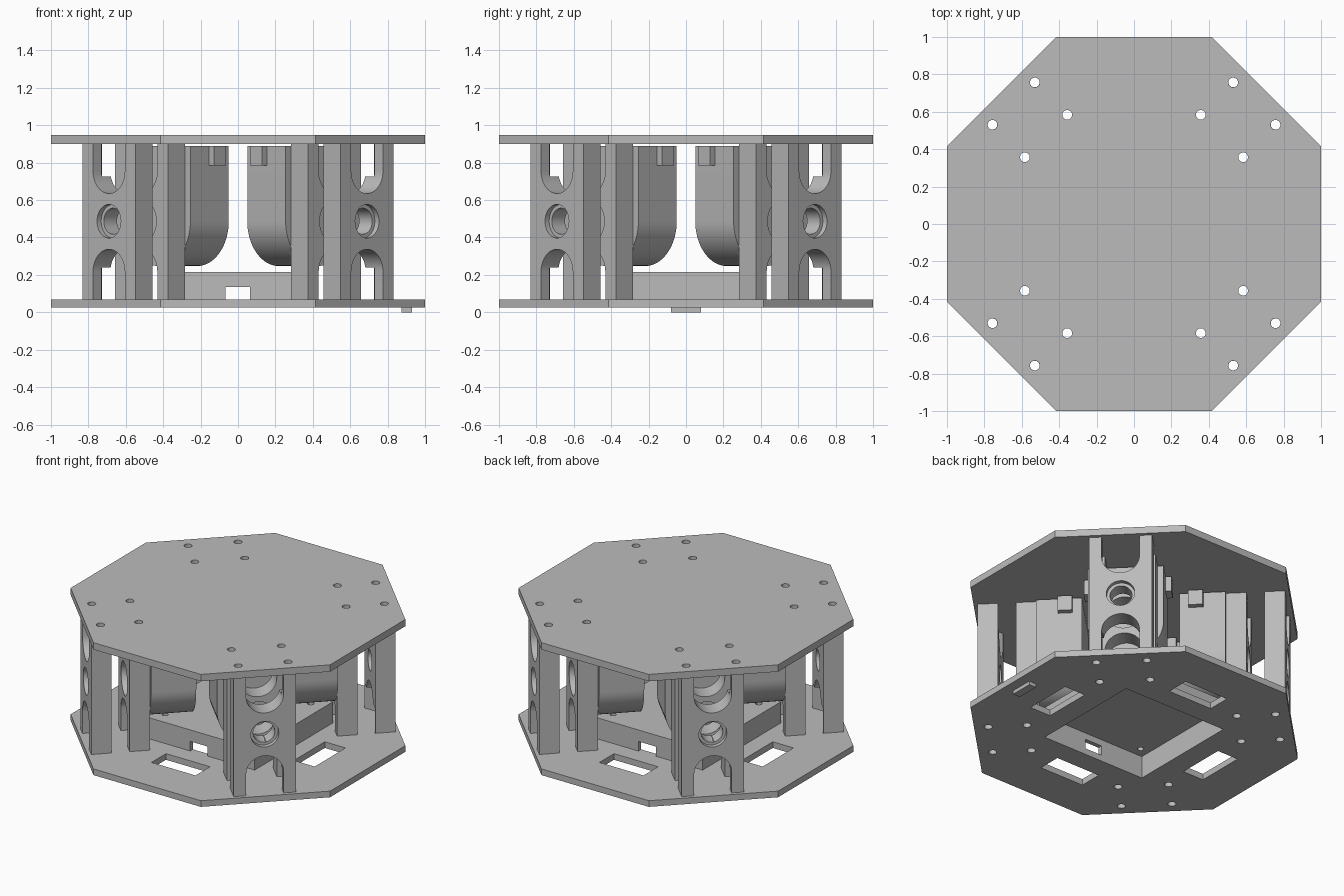
import bpy, bmesh, math
from mathutils import Matrix, Vector

cube = bpy.data.objects.get("Cube")
if cube:
    bpy.data.objects.remove(cube, do_unlink=True)

grey = bpy.data.materials.new("plain grey")
grey.use_nodes = True
colour = (0.5, 0.5, 0.5, 1)
grey.diffuse_color = colour
grey.node_tree.nodes["Principled BSDF"].inputs["Base Color"].default_value = colour

BASE, FLOOR, CEIL, TOP = 0.025, 0.068, 0.9, 0.948   # plate levels
AXLE = 0.487                                        # wheel axle height
BOLT = 0.16                                         # bolt offset along a bracket
UP = Vector((0, 0, 1))


def finish(name, bm):
    bmesh.ops.recalc_face_normals(bm, faces=bm.faces)
    mesh = bpy.data.meshes.new(name)
    bm.to_mesh(mesh)
    bm.free()
    mesh.materials.append(grey)
    obj = bpy.data.objects.new(name, mesh)
    bpy.context.collection.objects.link(obj)
    return obj


def prism(name, points, offset):
    """Extrude a closed outline of 3D points along an offset."""
    bm = bmesh.new()
    face = bm.faces.new([bm.verts.new(p) for p in points])
    out = bmesh.ops.extrude_face_region(bm, geom=[face])
    moved = [v for v in out["geom"] if isinstance(v, bmesh.types.BMVert)]
    bmesh.ops.translate(bm, verts=moved, vec=offset)
    return finish(name, bm)


def box(name, x0, x1, y0, y1, z0, z1):
    return prism(name, [(x0, y0, z0), (x1, y0, z0), (x1, y1, z0), (x0, y1, z0)], UP * (z1 - z0))


def bore(x, y, z, r, length, along_x=False, sides=32):
    """Cylinder starting at a point, running up or outward."""
    ring = [(r * math.cos(a), r * math.sin(a))
            for a in (2 * math.pi * i / sides for i in range(sides))]
    if along_x:
        return prism("cutter", [(x, y + u, z + v) for u, v in ring], Vector((length, 0, 0)))
    return prism("cutter", [(x + u, y + v, z) for u, v in ring], UP * length)


def cut(obj, cutters):
    """Subtract each cutter and remove it."""
    for c in cutters:
        mod = obj.modifiers.new("cut", "BOOLEAN")
        mod.operation, mod.solver, mod.object = "DIFFERENCE", "EXACT", c
        bpy.context.view_layer.update()
        mesh = bpy.data.meshes.new_from_object(
            obj.evaluated_get(bpy.context.evaluated_depsgraph_get()))
        obj.modifiers.clear()
        obj.data = mesh
        bpy.data.objects.remove(c, do_unlink=True)
    return obj


def arc(t, z, r, start, end, steps=20):
    return [(t + r * math.cos(math.radians(start + (end - start) * i / steps)),
             z + r * math.sin(math.radians(start + (end - start) * i / steps)))
            for i in range(steps + 1)]


def smooth(obj):
    bpy.ops.object.select_all(action="DESELECT")
    obj.select_set(True)
    bpy.context.view_layer.objects.active = obj
    bpy.ops.object.shade_smooth_by_angle(angle=math.radians(30))


# Octagonal plates with bolt holes
def plate(name, z0, z1):
    r = 1 / math.cos(math.pi / 8)
    corners = [(r * math.cos(a), r * math.sin(a), z0)
               for a in (math.pi / 8 + math.pi / 4 * i for i in range(8))]
    obj = prism(name, corners, UP * (z1 - z0))
    holes = []
    for k in range(4):
        turn = Matrix.Rotation(math.pi / 4 + math.pi / 2 * k, 3, "Z")
        for d in (0.665, 0.91):
            for t in (-BOLT, BOLT):
                p = turn @ Vector((d, t, 0))
                holes.append(bore(p.x, p.y, z0 - 0.1, 0.026, 0.3, sides=24))
    return cut(obj, holes)


plate("top_plate", CEIL, TOP)
bottom = plate("bottom_plate", BASE, FLOOR)

# Battery tray: raised lid open underneath, with cable gaps front and back
POCKET = 0.4
windows = [box("cutter", -POCKET, POCKET, -POCKET, POCKET, -0.1, 0.15)]
for s in (-1, 1):
    a, b = sorted((s * 0.55, s * 0.71))
    windows.append(box("cutter", -0.17, 0.17, a, b, -0.1, 0.2))
    windows.append(box("cutter", a, b, -0.17, 0.17, -0.1, 0.2))
cut(bottom, windows)

tray = box("battery_tray", -0.43, 0.43, -0.43, 0.43, FLOOR, 0.215)
cut(tray, [box("cutter", -POCKET, POCKET, -POCKET, POCKET, 0, 0.18),
           box("cutter", -0.068, 0.065, -0.6, 0.6, 0, 0.135)]
    + [bore(x, y, 0.1, 0.02, 0.3, sides=20) for x in (-0.33, 0.33) for y in (-0.33, 0.33)])

# Plain foot pad under the left edge
box("foot_pad", 0.875, 0.93, -0.08, 0.08, 0, BASE)


# Brackets: H-shaped outline with rounded slots, facing outward
def bracket(name, d0, d1):
    w, s, low, high = 0.2, 0.12, 0.217, 0.755
    outline = [(-w, FLOOR), (-s, FLOOR)] + arc(0, low, s, 180, 0) + [(s, FLOOR), (w, FLOOR)]
    outline += [(w, CEIL), (s, CEIL)] + arc(0, high, s, 0, -180) + [(-s, CEIL), (-w, CEIL)]
    obj = prism(name, [(d0, t, z) for t, z in outline], Vector((d1 - d0, 0, 0)))
    mid = (d0 + d1) / 2
    return cut(obj, [bore(mid, t, 0, 0.026, 1, sides=24) for t in (-BOLT, BOLT)])


outer = bracket("outer_bracket", 0.845, 0.976)
flare = [(0.912, -0.12), (0.912, 0.12), (0.84, 0.19), (0.84, -0.19)]
cut(outer, [bore(0.8, 0, AXLE, 0.07, 0.3, True), bore(0.945, 0, AXLE, 0.09, 0.1, True),
            prism("cutter", [(x, y, 0.727) for x, y in flare], UP * 0.3),
            prism("cutter", [(x, y, 0) for x, y in flare], UP * 0.24)])

inner = bracket("inner_bracket", 0.6, 0.73)
cut(inner, [bore(0.5, 0, AXLE, 0.113, 0.4, True)])

# Motor housing: flat sides and rounded belly
R = 0.24
belly = arc(0, AXLE, R, 180, 360, 36) + [(R, 0.89), (-R, 0.89)]
motor = prism("motor_housing", [(0.31, t, z) for t, z in belly], Vector((0.29, 0, 0)))

# Mounting lugs on both sides of the housing
lugs = [box("motor_lug", 0.368, 0.46, min(a, b), max(a, b), 0.785, 0.89)
        for a, b in ((R, 0.278), (-R, -0.278))]

for obj in (outer, inner, motor):
    smooth(obj)

# Repeat the drive unit at the four diagonal corners
for part in [outer, inner, motor] + lugs:
    for k in range(4):
        obj = part if k == 0 else part.copy()
        if k:
            bpy.context.collection.objects.link(obj)
        obj.rotation_euler.z = math.pi / 4 + math.pi / 2 * k
